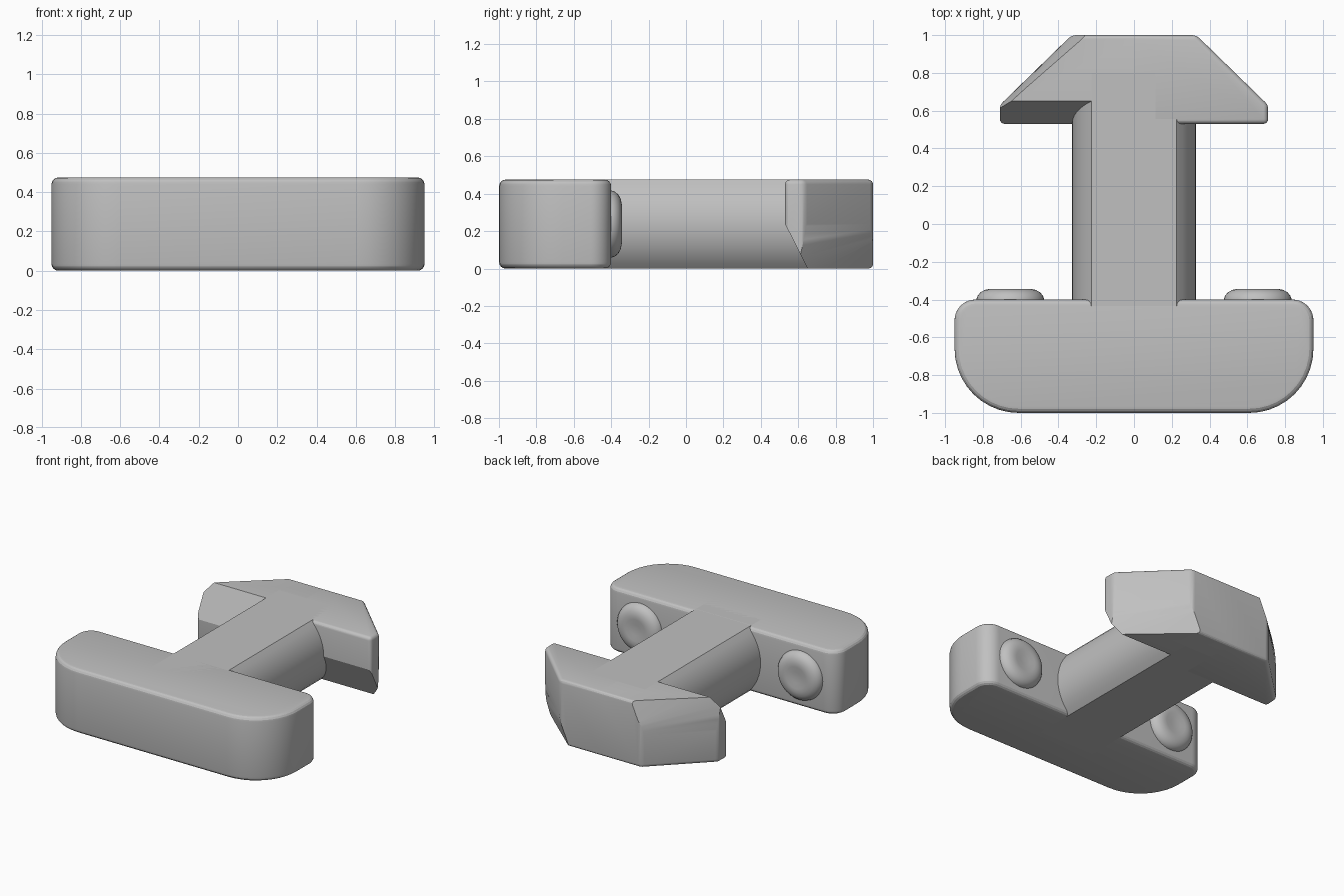
import bpy, bmesh, math
from mathutils import Vector, Matrix

if "Cube" in bpy.data.objects:
    bpy.data.objects.remove(bpy.data.objects["Cube"], do_unlink=True)

H = 0.475          # overall thickness
MID = H / 2
FILLET = 0.035

grey = bpy.data.materials.new("plain_grey")
grey.use_nodes = True
colour = (0.53, 0.53, 0.53, 1)
grey.diffuse_color = colour
grey.node_tree.nodes["Principled BSDF"].inputs["Base Color"].default_value = colour


def finish(name, bm, matrix=None):
    """Turn a bmesh into a smooth-by-angle object."""
    if matrix:
        bm.transform(matrix)
    bmesh.ops.recalc_face_normals(bm, faces=bm.faces[:])
    mesh = bpy.data.meshes.new(name)
    bm.to_mesh(mesh)
    bm.free()
    mesh.materials.append(grey)
    ob = bpy.data.objects.new(name, mesh)
    bpy.context.collection.objects.link(ob)
    bpy.ops.object.select_all(action="DESELECT")
    ob.select_set(True)
    bpy.context.view_layer.objects.active = ob
    bpy.ops.object.shade_smooth_by_angle(angle=math.radians(22))
    return ob


def prism(points, direction):
    """Closed prism from a planar outline."""
    bm = bmesh.new()
    face = bm.faces.new([bm.verts.new(p) for p in points])
    ext = bmesh.ops.extrude_face_region(bm, geom=[face], use_keep_orig=True)
    verts = [g for g in ext["geom"] if isinstance(g, bmesh.types.BMVert)]
    bmesh.ops.translate(bm, verts=verts, vec=direction)
    bmesh.ops.recalc_face_normals(bm, faces=bm.faces[:])
    return bm


def round_edges(bm, edges, width):
    bmesh.ops.bevel(bm, geom=edges, offset=width, offset_type="OFFSET",
                    segments=4, profile=0.5, affect="EDGES", clamp_overlap=True)


def arc(cx, cy, r, start, steps=10):
    """Quarter circle outline points."""
    return [(cx + r * math.cos(start + math.pi / 2 * i / steps),
             cy + r * math.sin(start + math.pi / 2 * i / steps), 0)
            for i in range(steps + 1)]


def slice_off(bm, point, normal):
    """Remove everything on the normal side of a plane and cap the cut."""
    cut = bmesh.ops.bisect_plane(bm, geom=bm.verts[:] + bm.edges[:] + bm.faces[:],
                                 dist=1e-5, plane_co=point, plane_no=normal,
                                 clear_outer=True)
    rim = [e for e in bm.edges if e.is_boundary]
    if rim:
        bmesh.ops.holes_fill(bm, edges=rim, sides=0)


# Crossbar: wide front corners, tight back corners
R, r, X = 0.34, 0.11, 0.95
outline = (arc(X - r, -0.4 - r, r, 0) + arc(-X + r, -0.4 - r, r, math.pi / 2)
           + arc(-X + R, -1 + R, R, math.pi) + arc(X - R, -1 + R, R, 1.5 * math.pi))
bm = prism(outline, Vector((0, 0, H)))
rims = [e for e in bm.edges if abs(e.verts[0].co.z - e.verts[1].co.z) < 1e-5]
round_edges(bm, rims, FILLET)
finish("crossbar", bm)

# Shaft: cylinder with flattened top and bottom
SR = 0.328
limit = math.asin(MID / SR)
side = [limit * (i / 12 * 2 - 1) for i in range(13)]
section = [(SR * math.cos(a + turn), -0.7, MID + SR * math.sin(a + turn))
           for turn in (0, math.pi) for a in side]
finish("shaft", prism(section, Vector((0, 1.5, 0))))


def head_half():
    """Right half of the head: rounded prism, sloped inner face, curved outer slant."""
    a, b = Vector((-0.71, 0.63, 0)), Vector((-0.33, 1, 0))
    bm = prism([(0, 0.53, 0), (0, 1, 0), b, a, (-0.71, 0.53, 0)], Vector((0, 0, H)))
    outer = [e for e in bm.edges if min(v.co.x for v in e.verts) < -0.1]
    round_edges(bm, outer, 0.025)
    # Sloped relief on the inner face, upper half
    slice_off(bm, Vector((0, 0.53, MID)), Vector((0, -MID, 0.12)))
    # Slant that curves inward towards the top
    inward = Vector((1, -1, 0)).normalized()

    def rail(t):
        up = Vector((0, 0, MID + MID * t))
        return a + inward * 0.016 * t * t + up, b + inward * 0.058 * t * t + up

    steps = 6
    for i in range(steps):
        p, q = rail(i / steps)
        p2, q2 = rail((i + 1) / steps)
        n = (q - p).cross((p2 + q2) / 2 - p)
        if n.dot(inward) > 0:
            n.negate()
        slice_off(bm, p, n.normalized())
    return bm


# Head: two halves related by a half turn about the shaft axis
half_turn = (Matrix.Translation((0, 0, MID)) @ Matrix.Rotation(math.pi, 4, "Y")
             @ Matrix.Translation((0, 0, -MID)))
finish("head_right", head_half())
finish("head_left", head_half(), half_turn)

# Round buttons on the back of the crossbar
profile = [(0.18, -0.02), (0.18, 0), (0.173, 0.02), (0.158, 0.038), (0.135, 0.051),
           (0.105, 0.057), (0.08, 0.056), (0.04, 0.051), (0, 0.049)]
for name, x in (("button_right", -0.655), ("button_left", 0.655)):
    bm = bmesh.new()
    verts = [bm.verts.new((pr, ph, 0)) for pr, ph in profile]
    edges = [bm.edges.new(pair) for pair in zip(verts, verts[1:])]
    bmesh.ops.spin(bm, geom=verts + edges, cent=(0, 0, 0), axis=(0, 1, 0),
                   angle=2 * math.pi, steps=40)
    bmesh.ops.remove_doubles(bm, verts=bm.verts[:], dist=1e-4)
    finish(name, bm, Matrix.Translation((x, -0.4, MID)))
